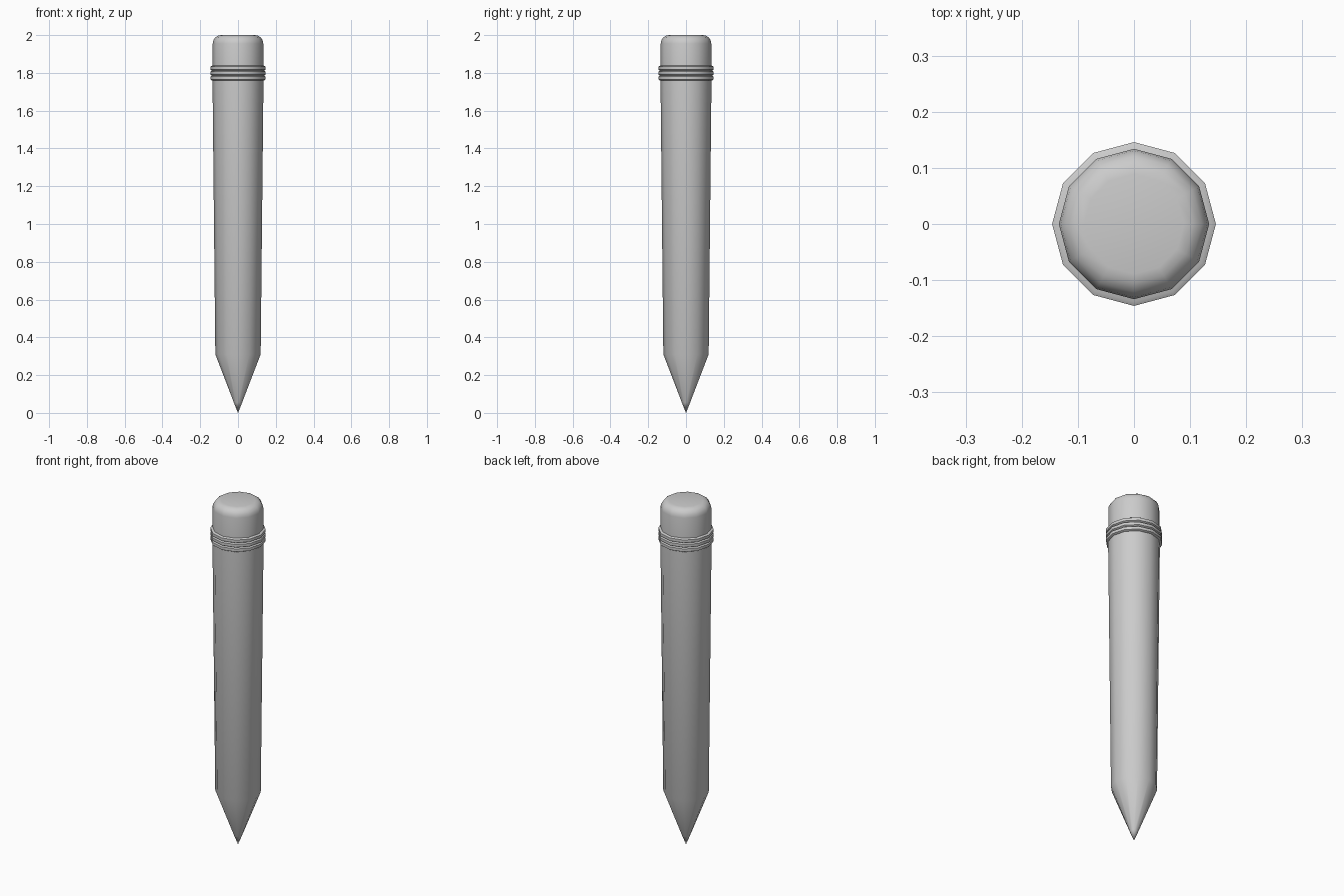
import bpy
import bmesh
from math import cos, sin, pi, radians

cube = bpy.data.objects.get("Cube")
if cube:
    bpy.data.objects.remove(cube)

SIDES = 12

grey = bpy.data.materials.new("plain grey")
grey.use_nodes = True
colour = (0.6, 0.6, 0.6, 1)
grey.diffuse_color = colour
grey.node_tree.nodes["Principled BSDF"].inputs["Base Color"].default_value = colour


def lathe(name, profile):
    """Turn (radius, height) pairs, listed bottom to top, into a closed solid."""
    bm = bmesh.new()
    rings = []
    for r, z in profile:
        if r == 0:
            rings.append([bm.verts.new((0, 0, z))] * SIDES)
        else:
            angles = [2 * pi * i / SIDES for i in range(SIDES)]
            rings.append([bm.verts.new((r * cos(a), r * sin(a), z)) for a in angles])
    for low, high in zip(rings, rings[1:]):
        for i in range(SIDES):
            j = (i + 1) % SIDES
            corners = dict.fromkeys((low[i], low[j], high[j], high[i]))
            bm.faces.new(list(corners))
    for ring in (rings[0], rings[-1]):
        if ring[0] is not ring[1]:
            bm.faces.new(ring)
    bmesh.ops.recalc_face_normals(bm, faces=bm.faces)
    mesh = bpy.data.meshes.new(name)
    bm.to_mesh(mesh)
    bm.free()
    mesh.materials.append(grey)
    obj = bpy.data.objects.new(name, mesh)
    bpy.context.collection.objects.link(obj)
    bpy.ops.object.select_all(action="DESELECT")
    obj.select_set(True)
    bpy.context.view_layer.objects.active = obj
    bpy.ops.object.shade_smooth_by_angle(angle=radians(40))
    return obj


# Sharpened point and slightly tapering shaft
lathe("pencil_body", [(0, 0), (0.022, 0.055), (0.12, 0.31), (0.135, 1.77)])

# Metal band with three raised ridges
band = []
for k in range(3):
    z = 1.76 + 0.026 * k
    band += [(0.138, z), (0.146, z + 0.005), (0.146, z + 0.021)]
band.append((0.138, 1.838))
lathe("metal_band", band)

# Eraser with a rounded top edge
bevel = 0.045
corner = [(0.134 - bevel * (1 - cos(a)), 2 - bevel * (1 - sin(a)))
          for a in (k * pi / 8 for k in range(5))]
lathe("eraser", [(0.134, 1.8)] + corner)
